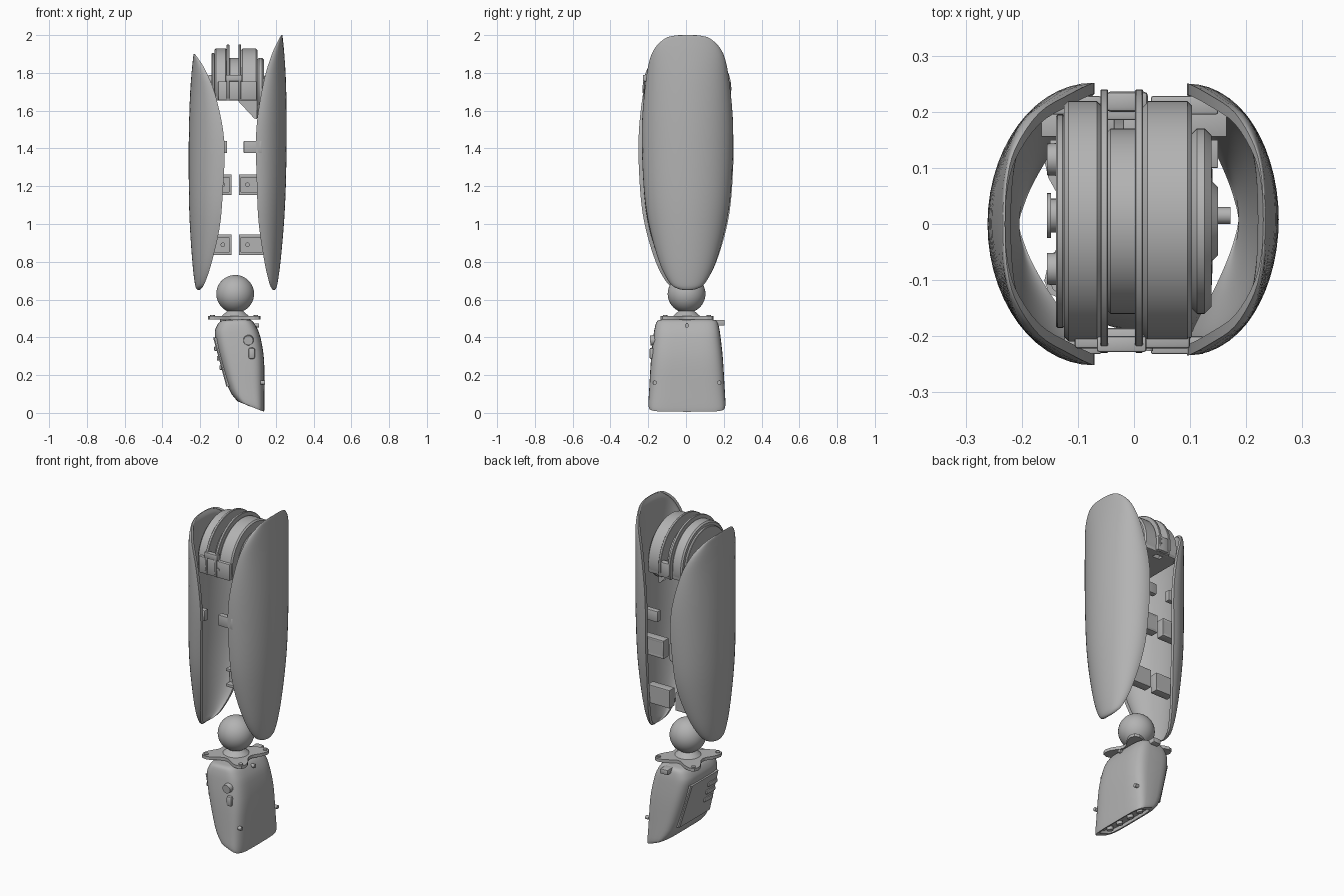
import bpy, bmesh, math
from math import sin, cos, pi, radians
from mathutils import Vector, Matrix

if "Cube" in bpy.data.objects:
    bpy.data.objects.remove(bpy.data.objects["Cube"])

grey = bpy.data.materials.new("machined grey")
grey.use_nodes = True
grey.diffuse_color = (0.45, 0.45, 0.45, 1)
grey.node_tree.nodes["Principled BSDF"].inputs["Base Color"].default_value = grey.diffuse_color
parts = []


def finish(name, bm):
    bmesh.ops.recalc_face_normals(bm, faces=bm.faces[:])
    mesh = bpy.data.meshes.new(name)
    bm.to_mesh(mesh)
    bm.free()
    mesh.materials.append(grey)
    obj = bpy.data.objects.new(name, mesh)
    bpy.context.collection.objects.link(obj)
    parts.append(obj)
    return obj


def loft(name, rings):
    """Skin closed rings of points and cap both ends."""
    bm = bmesh.new()
    rows = [[bm.verts.new(p) for p in ring] for ring in rings]
    n = len(rows[0])
    for a, b in zip(rows, rows[1:]):
        for i in range(n):
            j = (i + 1) % n
            bm.faces.new((a[i], a[j], b[j], b[i]))
    bm.faces.new(rows[0])
    bm.faces.new(rows[-1])
    return finish(name, bm)


def box(name, x, y, z, bevel=0.0):
    bm = bmesh.new()
    size = [abs(r[1] - r[0]) for r in (x, y, z)]
    mid = Vector([(r[0] + r[1]) / 2 for r in (x, y, z)])
    bmesh.ops.create_cube(bm, size=1, matrix=Matrix.Translation(mid) @ Matrix.Diagonal((*size, 1)))
    if bevel:
        bmesh.ops.bevel(bm, geom=bm.edges[:], offset=bevel, segments=2, affect='EDGES', profile=0.5)
    return finish(name, bm)


def rod(name, start, end, r1, r2=None, sides=32):
    """Cylinder or cone between two points."""
    a, b = Vector(start), Vector(end)
    turn = (b - a).to_track_quat('Z', 'Y').to_matrix().to_4x4()
    bm = bmesh.new()
    bmesh.ops.create_cone(bm, cap_ends=True, segments=sides, radius1=r1,
                          radius2=r1 if r2 is None else r2, depth=(b - a).length,
                          matrix=Matrix.Translation((a + b) / 2) @ turn)
    return finish(name, bm)


def smooth_rows(rows, steps):
    """Catmull-Rom resampling of rows of values."""
    out = []
    for i in range(len(rows) - 1):
        p = [rows[max(0, min(len(rows) - 1, i + k))] for k in (-1, 0, 1, 2)]
        for s in range(steps):
            t = s / steps
            out.append([b + 0.5 * t * (c - a + t * (2*a - 5*b + 4*c - d + t * (3*(b - c) + d - a)))
                        for a, b, c, d in zip(*p)])
    return out + [list(rows[-1])]


# Forearm shells: height, half width, rim x, outermost x
SHELL = [(.65, .006, .186, .19), (.657, .05, .18, .2), (.69, .095, .165, .21), (.8, .15, .14, .225),
         (1.0, .205, .11, .243), (1.2, .232, .1, .253), (1.5, .242, .097, .258), (1.75, .222, .135, .254),
         (1.9, .19, .18, .245), (1.975, .13, .215, .238), (1.997, .07, .228, .235), (2.0, .006, .23, .233)]


def shell_ring(row, side):
    z, w, rim, out = row
    yc = 0.008
    if side < 0:
        t = (z - .65) / 1.35
        deep = (out - rim) * 1.17
        out += .02 * (1 - t) ** 2
        rim, z, w, yc = out - deep, .65 + t * 1.25, w * 1.04, 0
    d = out - rim
    inner_w, inner_d = w - min(.02, .4 * w), d - min(.02, .6 * d)
    arc = [radians(-90 + 180 * i / 28) for i in range(29)]
    outer = [(side * (rim + d * cos(a)), yc + w * sin(a), z) for a in arc]
    inner = [(side * (rim + inner_d * cos(a)), yc + inner_w * sin(a), z) for a in reversed(arc)]
    return outer + inner


for side, label in ((1, "left"), (-1, "right")):
    loft(label + "_forearm_shell", [shell_ring(r, side) for r in smooth_rows(SHELL, 4)])

# Elbow drums with flat undersides
AXIS_Y, AXIS_Z, FLOOR = .005, 1.715, 1.655


def drum(name, x0, x1, r, floor=FLOOR, soft=.008):
    rings = []
    for x, rr in ((x0, r - soft), (x0 + soft, r), (x1 - soft, r), (x1, r - soft)):
        rings.append([(x, AXIS_Y + rr * cos(2*pi*i/64), max(floor, AXIS_Z + rr * sin(2*pi*i/64)))
                      for i in range(64)])
    return loft(name, rings)


drum("right_elbow_drum", -.125, -.058, .214)
drum("left_elbow_drum", .016, .103, .214)
drum("elbow_core", -.05, .01, .165)
drum("right_fork_plate", -.06, -.046, .235, soft=.002)
drum("left_fork_plate", .002, .016, .235, soft=.002)
drum("right_side_plate", -.139, -.124, .19, soft=.003)
drum("motor_disc", .1, .138, .165, 1.55, .012)
rod("motor_cap", (.135, AXIS_Y, AXIS_Z), (.15, AXIS_Y, AXIS_Z), .075, .06)
rod("output_shaft", (.14, .015, AXIS_Z), (.172, .015, AXIS_Z), .015)
rod("right_axle_boss", (-.135, .015, AXIS_Z), (-.15, .015, AXIS_Z), .03)
rod("right_axle_flange", (-.148, .015, AXIS_Z), (-.155, .015, AXIS_Z), .04)
for y in (.115, -.08):
    rod("right_lug", (-.155, y, 1.76), (-.125, y, 1.76), .028, .03)
rod("left_lug", (.1, .125, 1.76), (.12, .125, 1.76), .025)

# Front clamp, its screws and rear clamp
box("front_clamp", (-.106, .1), (-.222, -.185), (1.655, 1.755), .006)
box("front_clamp_step", (-.066, .022), (-.228, -.2), (1.755, 1.79), .004)
for x in (-.055, .025):
    rod("clamp_screw", (x, -.226, 1.705), (x, -.22, 1.705), .009, sides=16)
box("rear_clamp", (-.05, .025), (.2, .236), (1.66, 1.75), .008)
box("rear_clamp_bar", (-.11, .1), (.185, .215), (1.655, 1.72), .005)

# Tapered motor housing under the left drum
loft("motor_wedge", [[(-.005, y, 1.657), (.1, y, 1.657), (.1, y, 1.555), (.085, y, 1.56)]
                     for y in (-.11, .12)])

# Channel brackets behind the forearm and small tabs
for z, y0, y1, reach in ((.89, .1, .15, .15), (1.208, .155, .205, .165)):
    for side, gap in ((1, .005), (-1, .035)):
        span = (side * gap, side * reach)
        for dz in (-.046, .046):
            box("bracket_flange", span, (y0, y1), (z + dz - .008, z + dz + .008), .002)
        box("bracket_web", span, (y1 - .014, y1), (z - .046, z + .046))
        box("bracket_end", (side * gap, side * (gap + .012)), (y0, y1), (z - .054, z + .054), .002)
        rod("bracket_pin", (side * (gap + .045), y0, z), (side * (gap + .045), y1, z), .012, sides=16)
for side, gap in ((1, .03), (-1, .058)):
    box("front_tab", (side * gap, side * .125), (-.232, -.2), (1.375, 1.44), .004)
    box("rear_tab", (side * gap, side * .15), (.195, .228), (1.375, 1.44), .004)

# Wrist ball, hub and four-armed plate
bm = bmesh.new()
bmesh.ops.create_uvsphere(bm, u_segments=48, v_segments=24, radius=.1,
                          matrix=Matrix.Translation((-.015, .003, .63)))
finish("wrist_ball", bm)
rod("wrist_hub", (-.015, .003, .51), (-.015, .003, .545), .075, .035)
star = []
for i in range(48):
    a = 2 * pi * i / 48
    r = .095 + .09 * abs(sin(2 * a)) ** 3
    star.append((-.02 + r * cos(a), .006 + r * sin(a)))
loft("wrist_plate", [[(x, y, z) for x, y in star] for z in (.495, .513)])
for sx in (-1, 1):
    for sy in (-1, 1):
        x, y = -.02 + sx * .115, .006 + sy * .115
        rod("plate_screw", (x, y, .51), (x, y, .518), .012, sides=16)
rod("wrist_neck", (-.015, .003, .47), (-.015, .003, .5), .08)
box("wrist_latch", (-.02, .03), (.13, .205), (.462, .492), .005)

# Hand body: left edge x and z, right edge x and z, half depth
HAND = [(-.07, .492, .05, .495, .135), (-.095, .484, .075, .487, .158), (-.115, .455, .1, .45, .17),
        (-.123, .41, .12, .395, .178), (-.1, .3, .138, .28, .19), (-.05, .13, .14, .12, .2),
        (-.01, .07, .14, .03, .204), (.005, .058, .138, .006, .2)]


def hand_ring(row, inset=1.0, lift=0.0):
    xl, zl, xr, zr, hy = row
    ring = []
    for i in range(48):
        a = 2 * pi * i / 48
        u = inset * math.copysign(abs(cos(a)) ** .5, cos(a))
        v = inset * math.copysign(abs(sin(a)) ** .45, sin(a))
        t = (u + 1) / 2
        ring.append((xl + (xr - xl) * t, .005 + hy * v, zl + (zr - zl) * t + lift))
    return ring


rows = smooth_rows(HAND, 3)
loft("hand_body", [hand_ring(r) for r in rows] + [hand_ring(rows[-1], .86), hand_ring(rows[-1], .84, .02)])
for y in (-.12, -.04, .05, .13):
    rod("base_contact", (.072, y, .06), (.067, y, .034), .018, sides=20)

# Raised panel on the right face with finger slots
loft("side_panel", [[(x, y * k + .005, z) for x, z, y in
                     ((-.122 + dx, .4, -.13), (-.122 + dx, .4, .13), (-.052 + dx, .14, .15), (-.052 + dx, .14, -.15))]
                    for dx, k in ((.03, 1), (-.004, 1), (-.01, .95))])
for z in (.24, .29, .34):
    x = -.122 + (.4 - z) * .27
    box("panel_rib", (x - .02, x + .02), (-.12, -.04), (z - .012, z + .012), .004)

# Front buttons and face screws
rod("round_button", (.055, -.165, .385), (.055, -.19, .383), .028, .025)
box("oval_button", (.055, .09), (-.194, -.17), (.285, .345), .011)
for y, z, x in ((-.165, .16, .12), (.175, .16, .12), (.005, .462, .088)):
    rod("face_screw", (x, y, z), (x + .022, y, z), .011, sides=16)

# Smooth shading with crisp edges
bpy.ops.object.select_all(action='DESELECT')
for obj in parts:
    obj.select_set(True)
bpy.context.view_layer.objects.active = parts[0]
bpy.ops.object.shade_smooth_by_angle(angle=radians(32))
